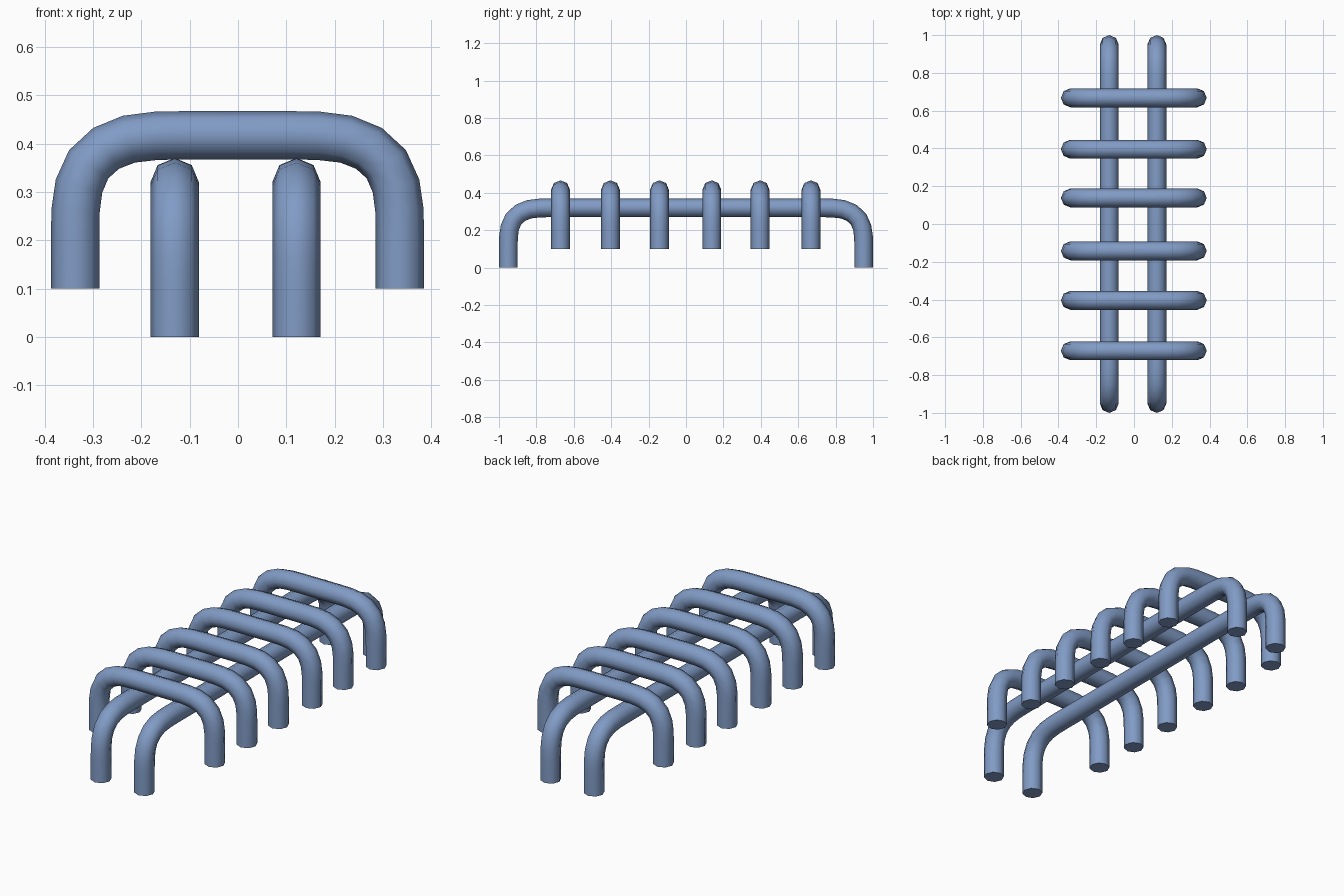
import bpy, bmesh, math
from mathutils import Vector

if "Cube" in bpy.data.objects:
    bpy.data.objects.remove(bpy.data.objects["Cube"])

RADIUS = 0.05
SIDES = 8

blue = bpy.data.materials.new("slate blue")
blue.diffuse_color = (0.22, 0.33, 0.56, 1)
blue.use_nodes = True
blue.node_tree.nodes["Principled BSDF"].inputs["Base Color"].default_value = blue.diffuse_color

# Bend measured from the outer leg: (inward offset, drop below the top axis)
BEND = [(0.0, 0.205), (0.001, 0.155), (0.008, 0.105), (0.028, 0.06),
        (0.064, 0.027), (0.111, 0.008), (0.168, 0.001), (0.226, 0.0)]


def bent_tube(name, half_span, foot_z, top_z, along, offset):
    """Capped tube bent like a staple; 'along' is its span axis, 'offset' its place."""
    half = [(-half_span, foot_z)] + [(-half_span + u, top_z - d) for u, d in BEND]
    path = [Vector(p) for p in half + [(-u, z) for u, z in reversed(half)]]
    bm = bmesh.new()
    rings = []
    for i, p in enumerate(path):
        a = path[max(i - 1, 0)]
        b = path[min(i + 1, len(path) - 1)]
        t1 = (p - a).normalized() if i > 0 else (b - p).normalized()
        t2 = (b - p).normalized() if i < len(path) - 1 else t1
        t = (t1 + t2).normalized()
        n = Vector((-t.y, t.x))
        ring = []
        for k in range(SIDES):
            ang = 2 * math.pi * k / SIDES
            q = p + n * RADIUS * math.cos(ang)
            side = RADIUS * math.sin(ang)
            co = (q.x, side, q.y) if along == "x" else (side, q.x, q.y)
            ring.append(bm.verts.new(Vector(co) + Vector(offset)))
        rings.append(ring)
    for r, s in zip(rings, rings[1:]):
        for k in range(SIDES):
            j = (k + 1) % SIDES
            bm.faces.new((r[k], r[j], s[j], s[k]))
    bm.faces.new(rings[0])
    bm.faces.new(rings[-1])
    bmesh.ops.recalc_face_normals(bm, faces=bm.faces)
    mesh = bpy.data.meshes.new(name)
    bm.to_mesh(mesh)
    bm.free()
    mesh.materials.append(blue)
    obj = bpy.data.objects.new(name, mesh)
    bpy.context.collection.objects.link(obj)
    bpy.ops.object.select_all(action="DESELECT")
    bpy.context.view_layer.objects.active = obj
    obj.select_set(True)
    bpy.ops.object.shade_smooth_by_angle(angle=math.radians(60))
    return obj


# Two long rails running front to back
for side, x in (("left", -0.131), ("right", 0.121)):
    bent_tube(f"{side}_rail", 0.95, 0.0, 0.32, "y", (x, 0, 0))

# Six cross bars resting on the rails
for i, y in enumerate((-0.671, -0.404, -0.142, 0.138, 0.396, 0.668)):
    bent_tube(f"cross_bar_{i + 1}", 0.336, 0.1, 0.417, "x", (-0.001, y, 0))
